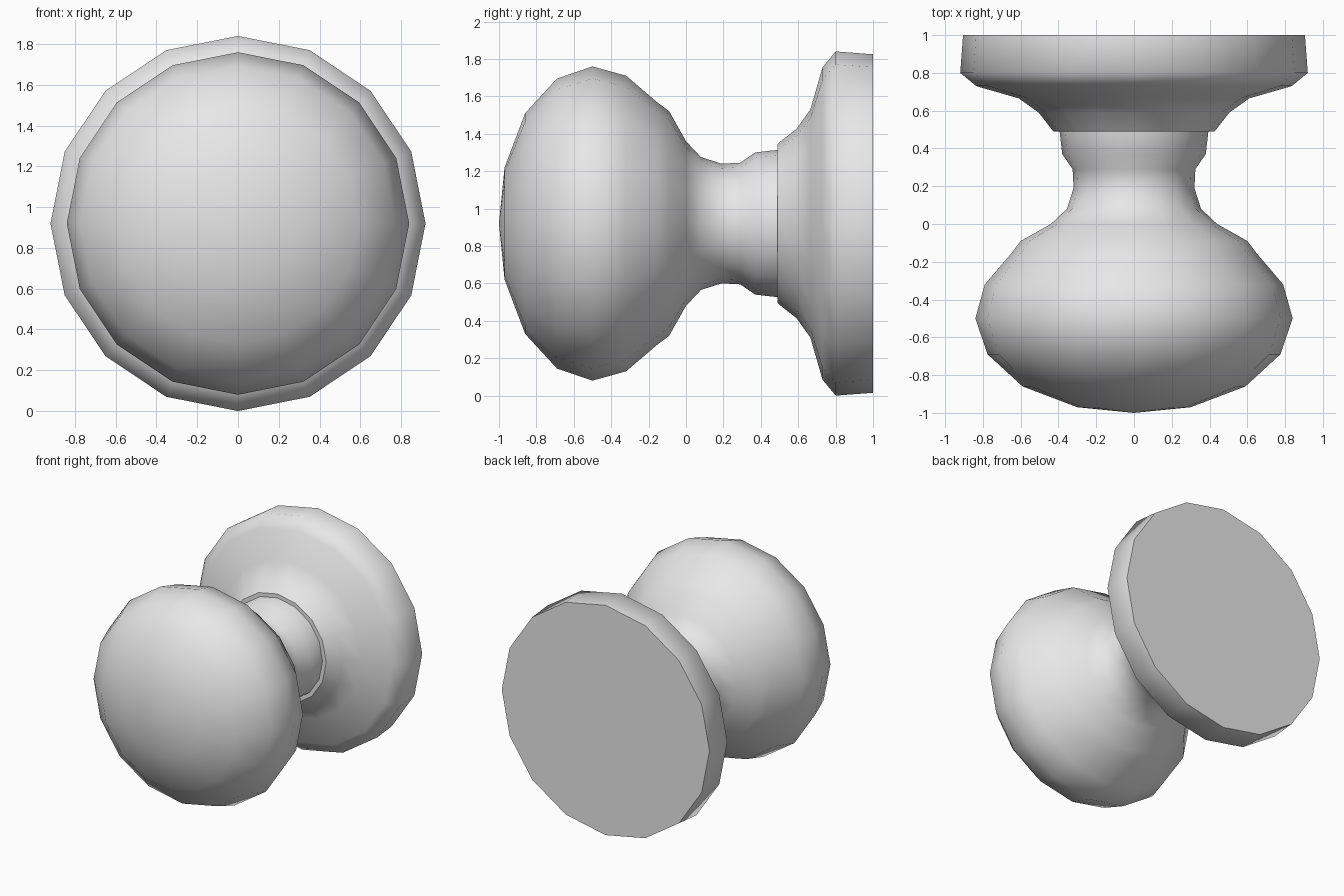
import bpy
import bmesh
from math import sin, cos, tau

SIDES = 16
AXIS_HEIGHT = 0.92

cube = bpy.data.objects.get("Cube")
if cube:
    bpy.data.objects.remove(cube, do_unlink=True)

# Single grey finish
grey = bpy.data.materials.new("plain_grey")
grey.use_nodes = True
grey.diffuse_color = (0.8, 0.8, 0.8, 1)
grey.node_tree.nodes["Principled BSDF"].inputs["Base Color"].default_value = grey.diffuse_color


def lathe(name, profile, cap_start=False, cap_end=False):
    """Turn (y, radius) points around the horizontal axis; radius 0 is a pole."""
    bm = bmesh.new()
    rings = []
    for y, r in profile:
        count = SIDES if r > 0 else 1
        rings.append([bm.verts.new((r * sin(tau * i / SIDES), y,
                                    AXIS_HEIGHT + r * cos(tau * i / SIDES)))
                      for i in range(count)])
    for a, b in zip(rings, rings[1:]):
        for i in range(SIDES):
            j = (i + 1) % SIDES
            if len(a) == 1:
                bm.faces.new((a[0], b[i], b[j]))
            else:
                bm.faces.new((a[i], b[i], b[j], a[j]))
    for face in bm.faces:
        face.smooth = True
    # Flat end discs with a crisp rim
    caps = [ring for ring, wanted in ((rings[0], cap_start), (rings[-1], cap_end)) if wanted]
    for ring in caps:
        disc = bm.faces.new(ring)
        for edge in disc.edges:
            edge.smooth = False
    bmesh.ops.recalc_face_normals(bm, faces=bm.faces[:])
    mesh = bpy.data.meshes.new(name)
    bm.to_mesh(mesh)
    bm.free()
    mesh.materials.append(grey)
    obj = bpy.data.objects.new(name, mesh)
    bpy.context.collection.objects.link(obj)
    return obj


# Rounded grip flowing into the narrow neck
lathe("knob_and_neck", [
    (-1.0, 0), (-0.97, 0.30), (-0.86, 0.59), (-0.69, 0.775), (-0.5, 0.84),
    (-0.32, 0.79), (-0.15, 0.645), (-0.09, 0.60), (0.0, 0.44), (0.08, 0.355),
    (0.19, 0.32), (0.29, 0.325), (0.37, 0.38), (0.5, 0.395),
], cap_end=True)

# Flared mounting plate with a flat back
lathe("base_plate", [
    (0.49, 0.425), (0.5, 0.435), (0.59, 0.505), (0.665, 0.61),
    (0.73, 0.835), (0.80, 0.92), (1.0, 0.905),
], cap_start=True, cap_end=True)
